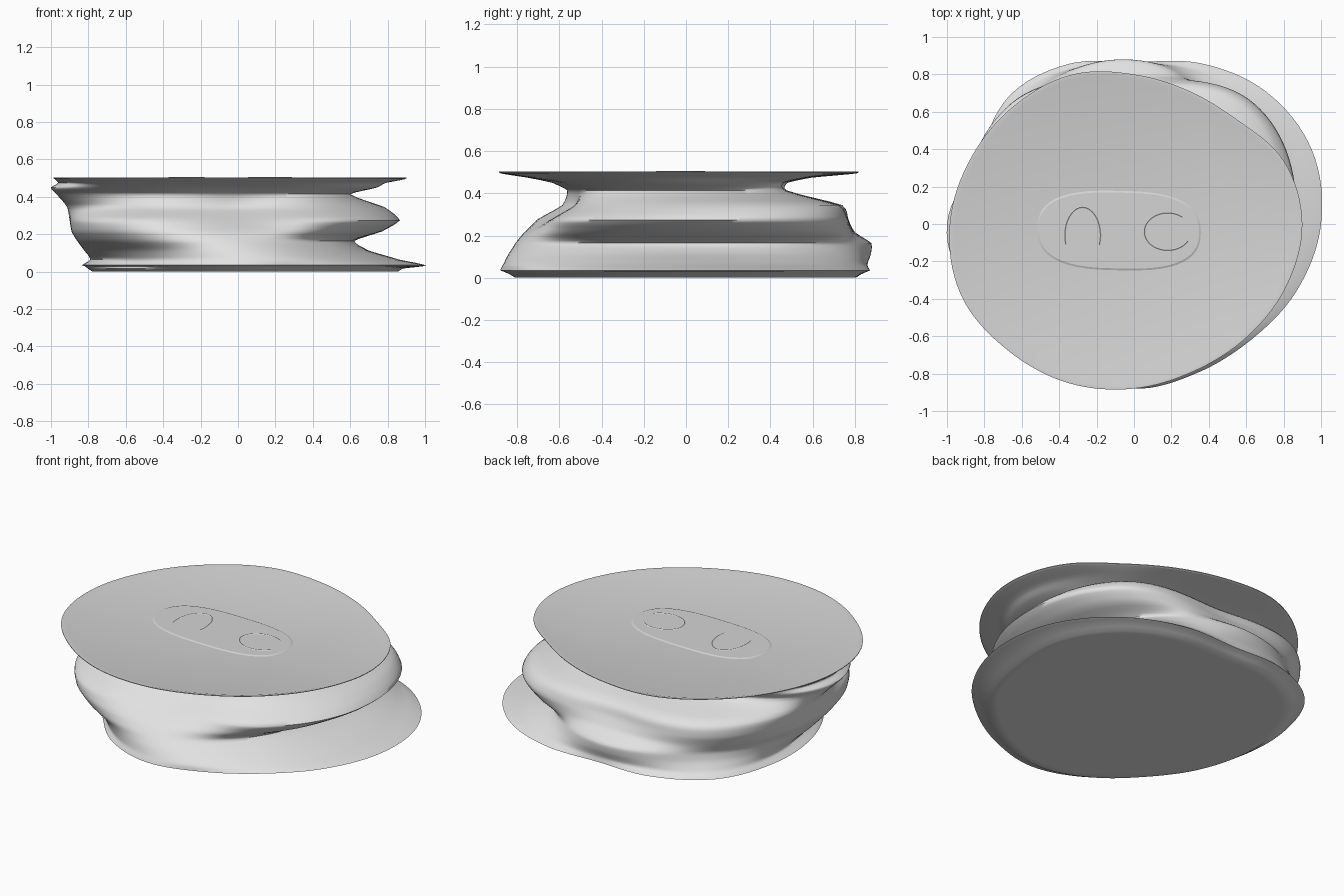
import bpy, bmesh, math

if "Cube" in bpy.data.objects:
    bpy.data.objects.remove(bpy.data.objects["Cube"])

def material(name, v):
    m = bpy.data.materials.new(name)
    m.diffuse_color = (v, v, v, 1)
    m.use_nodes = True
    m.node_tree.nodes["Principled BSDF"].inputs["Base Color"].default_value = m.diffuse_color
    return m

BODY = material("light metal", 0.76)
LID = material("lid metal", 0.66)
N = 128

def catmull(a, b, c, d, t):
    return 0.5 * (2*b + (c-a)*t + (2*a-5*b+4*c-d)*t*t + (3*b-a-3*c+d)*t**3)

def outline(radii, scale=1.0):
    """Smooth closed radius curve through evenly spaced radii."""
    n, out = len(radii), []
    for i in range(N):
        u = i * n / N
        k = int(u)
        out.append(scale * catmull(*[radii[(k+j) % n] for j in (-1, 0, 1, 2)], u-k))
    return out

def finish(bm, name, mat, angle=40):
    bmesh.ops.recalc_face_normals(bm, faces=bm.faces)
    me = bpy.data.meshes.new(name)
    bm.to_mesh(me)
    bm.free()
    ob = bpy.data.objects.new(name, me)
    bpy.context.collection.objects.link(ob)
    me.materials.append(mat)
    bpy.ops.object.select_all(action='DESELECT')
    ob.select_set(True)
    bpy.context.view_layer.objects.active = ob
    bpy.ops.object.shade_smooth_by_angle(angle=math.radians(angle))
    return ob

def loft(name, rings, mat, cap_start=False, cap_end=False, angle=40):
    """Skin a list of (z, radius curve) rings."""
    bm = bmesh.new()
    loops = []
    for z, rad in rings:
        loops.append([bm.verts.new((r*math.cos(2*math.pi*i/N), r*math.sin(2*math.pi*i/N), z))
                      for i, r in enumerate(rad)])
    for a, b in zip(loops, loops[1:]):
        for i in range(N):
            j = (i+1) % N
            bm.faces.new((a[i], a[j], b[j], b[i]))
    if cap_start:
        bm.faces.new(loops[0][::-1])
    if cap_end:
        bm.faces.new(loops[-1])
    return finish(bm, name, mat, angle)

# Outlines of the flared base and the lid, counter-clockwise from +x
base_r = [1.0, 1.03, 1.0, .93, .865, .925, .955, .885, .82, .78, .765, .83, .88, .865, .88, .94]
lid_r = [.90, .87, .785, .77, .80, .865, .90, .94, .985, 1.0, .955, .92, .88, .85, .855, .88]

# Crumpled wall: height, then radius every 45 degrees
folds = [
    (.07, [.86, .92, .86, .92, .77, .755, .865, .83]),
    (.12, [.69, .81, .875, .89, .82, .79, .84, .73]),
    (.17, [.61, .75, .875, .88, .86, .86, .80, .66]),
    (.22, [.76, .86, .80, .90, .89, .895, .75, .73]),
    (.28, [.86, .91, .76, .92, .90, .89, .65, .77]),
    (.35, [.77, .86, .72, .90, .91, .76, .53, .65]),
    (.42, [.60, .60, .44, .64, .97, .73, .52, .57]),
    (.455, [.74, .60, .43, .65, 1.0, .80, .60, .66]),
    (.48, [.79, .70, .58, .75, .96, .87, .74, .73]),
]
keys = [(.04, outline(base_r))] + [(z, outline(r)) for z, r in folds] + [(.50, outline(lid_r, .99))]
wall = []
STEPS = 4
for k in range(len(keys)-1):
    q = [keys[min(max(k+j, 0), len(keys)-1)] for j in (-1, 0, 1, 2)]
    for s in range(STEPS):
        t = s / STEPS
        z = q[1][0]*(1-t) + q[2][0]*t
        # blend of straight and smooth keeps the creases fairly crisp
        wall.append((z, [.5*(b*(1-t)+c*t) + .5*catmull(a, b, c, d, t)
                         for a, b, c, d in zip(*[p[1] for p in q])]))
wall.append(keys[-1])
loft("crushed_body", wall, BODY, angle=80)

# Base
foot_r = [.84, .90, .90, .85, .80, .85, .87, .82, .77, .74, .73, .77, .81, .79, .79, .82]
loft("base", [(.006, outline(foot_r, .95)), (.006, outline(foot_r)), (.022, outline(foot_r, 1.03)),
              (.034, outline(base_r, .98)), (.04, outline(base_r))], BODY, cap_start=True)

# Lid with thin rim and slightly sunken panel
loft("lid", [(.50, outline(lid_r, .99)), (.504, outline(lid_r)), (.508, outline(lid_r)),
             (.509, outline(lid_r, .985)), (.504, outline(lid_r, .965))], LID, cap_end=True)

# Pull tab plate: rounded tapered bar
def tab_points(grow):
    pts = []
    for i in range(48):
        a = 2*math.pi*i/48
        c, s = math.cos(a), math.sin(a)
        x = -.08 + (.44+grow) * math.copysign(abs(c)**.7, c)
        y = -.035 - .02*(x+.08) + (.215+grow) * math.copysign(abs(s)**.8, s)
        pts.append((x, y))
    return pts

bm = bmesh.new()
low = [bm.verts.new((x, y, .503)) for x, y in tab_points(0)]
top = [bm.verts.new((x, y, .508)) for x, y in tab_points(-.012)]
for i in range(48):
    j = (i+1) % 48
    bm.faces.new((low[i], low[j], top[j], top[i]))
bm.faces.new(top)
finish(bm, "pull_tab", LID, 15)

# Thin raised ridges on the tab: finger ring and rivet arch
def ridge(name, cx, cy, rx, ry, a0, a1, w=.007):
    bm = bmesh.new()
    prev = None
    for i in range(33):
        a = math.radians(a0 + (a1-a0)*i/32)
        row = [bm.verts.new((cx+(rx+d)*math.cos(a), cy+(ry+d)*math.sin(a), z))
               for d, z in ((-w, .507), (0, .511), (w, .507))]
        if prev:
            for k in (0, 1):
                bm.faces.new((prev[k], prev[k+1], row[k+1], row[k]))
        prev = row
    finish(bm, name, LID, 20)

ridge("finger_ring", .18, -.04, .125, .10, 50, 330)
ridge("rivet_arch", -.275, -.06, .095, .15, -20, 200)

# Stand the model on the ground
for ob in bpy.context.collection.objects:
    ob.location.z -= .006
